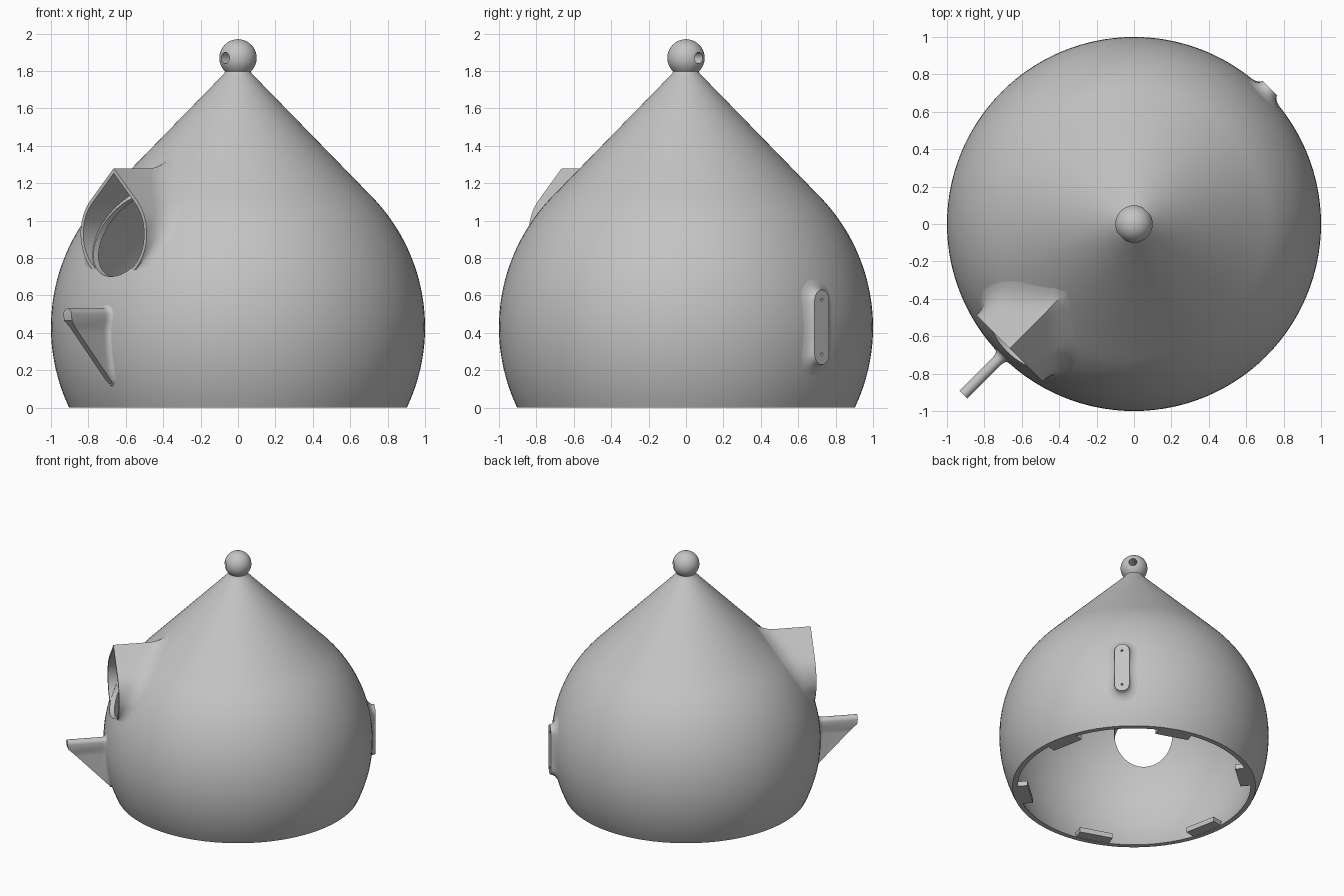
import bpy, bmesh
from math import sin, cos, pi, sqrt, radians, asin, hypot

cube = bpy.data.objects.get("Cube")
if cube:
    bpy.data.objects.remove(cube)

# Single clay-like grey
grey = bpy.data.materials.new("matte grey")
grey.use_nodes = True
grey.diffuse_color = (0.55, 0.55, 0.55, 1)
grey.node_tree.nodes["Principled BSDF"].inputs["Base Color"].default_value = grey.diffuse_color

CENTRE, WALL = 0.43, 0.035      # sphere centre height, shell thickness
APEX = CENTRE + sqrt(2)         # tip of the 45 degree roof cone
FRONT, BACK = radians(225), radians(45)


def finish(name, bm):
    bmesh.ops.recalc_face_normals(bm, faces=bm.faces)
    mesh = bpy.data.meshes.new(name)
    bm.to_mesh(mesh)
    bm.free()
    mesh.materials.append(grey)
    obj = bpy.data.objects.new(name, mesh)
    bpy.context.collection.objects.link(obj)
    return obj


def activate(obj):
    bpy.ops.object.select_all(action='DESELECT')
    obj.select_set(True)
    bpy.context.view_layer.objects.active = obj


def smooth(obj):
    activate(obj)
    bpy.ops.object.shade_smooth_by_angle(angle=radians(30))


def drill(obj, angle, depth, z, radius, length):
    """Cut a round horizontal hole pointing along the angle."""
    bpy.ops.mesh.primitive_cylinder_add(
        vertices=48, radius=radius, depth=length, rotation=(0, pi / 2, angle),
        location=(depth * cos(angle), depth * sin(angle), z))
    cutter = bpy.context.object
    cutter.hide_render = True
    cutter.data.materials.append(grey)
    mod = obj.modifiers.new("hole", 'BOOLEAN')
    mod.operation, mod.solver, mod.object = 'DIFFERENCE', 'EXACT', cutter
    activate(obj)
    bpy.ops.object.modifier_apply(modifier=mod.name)
    bpy.data.objects.remove(cutter)


def arc(radius, z, start, end, steps):
    angles = [start + (end - start) * i / steps for i in range(steps + 1)]
    return [(radius * cos(a), z + radius * sin(a)) for a in angles]


def surface(t, z):
    """Distance from the axis plane to the body's outer skin."""
    r = APEX - z if z > CENTRE + sqrt(0.5) else sqrt(1 - (z - CENTRE) ** 2)
    return sqrt(max(0, r * r - t * t))


# Body: hollow sphere running into a cone, with a hanging ball on top
inner = 1 - WALL
profile = [(0, CENTRE + inner * sqrt(2))]
profile += arc(inner, CENTRE, pi / 4, -asin(CENTRE / inner), 28)
profile += arc(1, CENTRE, -asin(CENTRE), pi / 4, 28)
profile += [(0.085, 1.775), (0.074, 1.787), (0.069, 1.797)]
profile += arc(0.1, 1.87, radians(-42), pi / 2, 14)
bm = bmesh.new()
verts = [bm.verts.new((x, 0, z)) for x, z in profile]
edges = [bm.edges.new(pair) for pair in zip(verts, verts[1:])]
bmesh.ops.spin(bm, geom=verts + edges, cent=(0, 0, 0), axis=(0, 0, 1),
               angle=2 * pi, steps=112)
bmesh.ops.remove_doubles(bm, verts=bm.verts, dist=0.0005)
body = finish("body_shell", bm)
drill(body, FRONT, 0.9, 0.918, 0.217, 0.8)
drill(body, FRONT, 0, 1.87, 0.03, 0.4)
smooth(body)


def mirrored(half):
    return half + [(-t, z) for t, z in reversed(half[1:-1])]


def boss(name, outline, angle, front, flare, lining=None):
    """Push an outline out of the body, with a fillet where they meet."""
    n = len(outline)
    rows = [[] for _ in range(9)]
    for i, (t, z) in enumerate(outline):
        (t0, z0), (t1, z1) = outline[i - 1], outline[(i + 1) % n]
        nt, nz = z1 - z0, t0 - t1
        size = hypot(nt, nz)
        s = surface(t, z)
        face = max(front(z), s - 0.01)
        rise = max(0, min(flare, face - s))
        spread = flare * min(1, rise / 0.03)
        ct, cz = t + nt / size * spread, z + nz / size * spread
        if lining:
            a, b = lining[i]
            rows[0].append((a, b, surface(a, b) - 0.01))
            rows[1].append((a, b, max(front(b), surface(a, b) - 0.01)))
        rows[2].append((t, z, face))
        # Quadratic fillet from the wall to the body skin
        for k in range(6):
            u = k / 5
            p, q, r = (1 - u) ** 2, 2 * u * (1 - u), u * u
            depth = p * (s + rise) + q * s + r * surface(ct, cz)
            if rise == 0:
                depth = min(face, s - 0.005)
            rows[3 + k].append((p * t + q * t + r * ct, p * z + q * z + r * cz,
                                depth - 0.003 * u))
    if not lining:
        rows = rows[2:] + [[(t, z, surface(t, z) - 0.03) for t, z in outline]]
    bm = bmesh.new()
    c, s = cos(angle), sin(angle)
    rings = [[bm.verts.new((d * c - t * s, d * s + t * c, z)) for t, z, d in row]
             for row in rows]
    for a, b in zip(rings, rings[1:]):
        for i in range(n):
            j = (i + 1) % n
            bm.faces.new((a[i], a[j], b[j], b[i]))
    if not lining:
        for ring in (rings[0], rings[-1]):
            for i in range(n // 2):
                ids = dict.fromkeys((i, i + 1, n - i - 1, (n - i) % n))
                bm.faces.new([ring[k] for k in ids])
    bmesh.ops.remove_doubles(bm, verts=bm.verts, dist=0.0001)
    return finish(name, bm)


def teardrop(radius, tip):
    z = 0.93
    half = arc(radius, z, -pi / 2, asin(radius / (tip - z)), 30)
    half[0] = (0, z - radius)
    t, h = half[-1]
    half += [(t * (1 - k / 10), h + (tip - h) * k / 10) for k in range(1, 11)]
    return mirrored(half)


def capsule(width, low, high, steps=10):
    bottom = arc(width, low + width, -pi / 2, 0, 6)
    top = arc(width, high - width, 0, pi / 2, 6)
    span = high - low - 2 * width
    side = [(width, low + width + span * k / steps) for k in range(1, steps)]
    half = bottom + side + top
    half[0], half[-1] = (0, low), (0, high)
    return mirrored(half)


# Entrance hood: pointed drop-shaped collar around the round doorway
hood = boss("entrance_hood", teardrop(0.25, 1.28), FRONT, lambda z: 0.94, 0.1,
            teardrop(0.23, 1.253))
smooth(hood)

# Perch: short rod carried by a thin triangular fin
perch_outline = [(t * (0.65 if z < 0.46 else 1), z) for t, z in capsule(0.03, 0.12, 0.53)]
perch = boss("perch", perch_outline, FRONT,
             lambda z: 0.965 + 0.325 * min(1, max(0, (z - 0.13) / 0.34)), 0.035)
smooth(perch)

# Mounting pad on the back with two screw holes
pad = boss("mounting_pad", capsule(0.055, 0.23, 0.63), BACK, lambda z: 1.028, 0.1)
for z in (0.285, 0.575):
    drill(pad, BACK, 1.03, z, 0.008, 0.04)
smooth(pad)

# Six retaining tabs inside the bottom rim
for k in range(6):
    a = radians(11 + 60 * k)
    bpy.ops.mesh.primitive_cube_add(size=1, location=(0.83 * cos(a), 0.83 * sin(a), 0.025),
                                    rotation=(0, 0, a))
    tab = bpy.context.object
    tab.name = "rim_tab_%d" % (k + 1)
    tab.scale = (0.1, 0.26, 0.04)
    tab.data.materials.append(grey)
